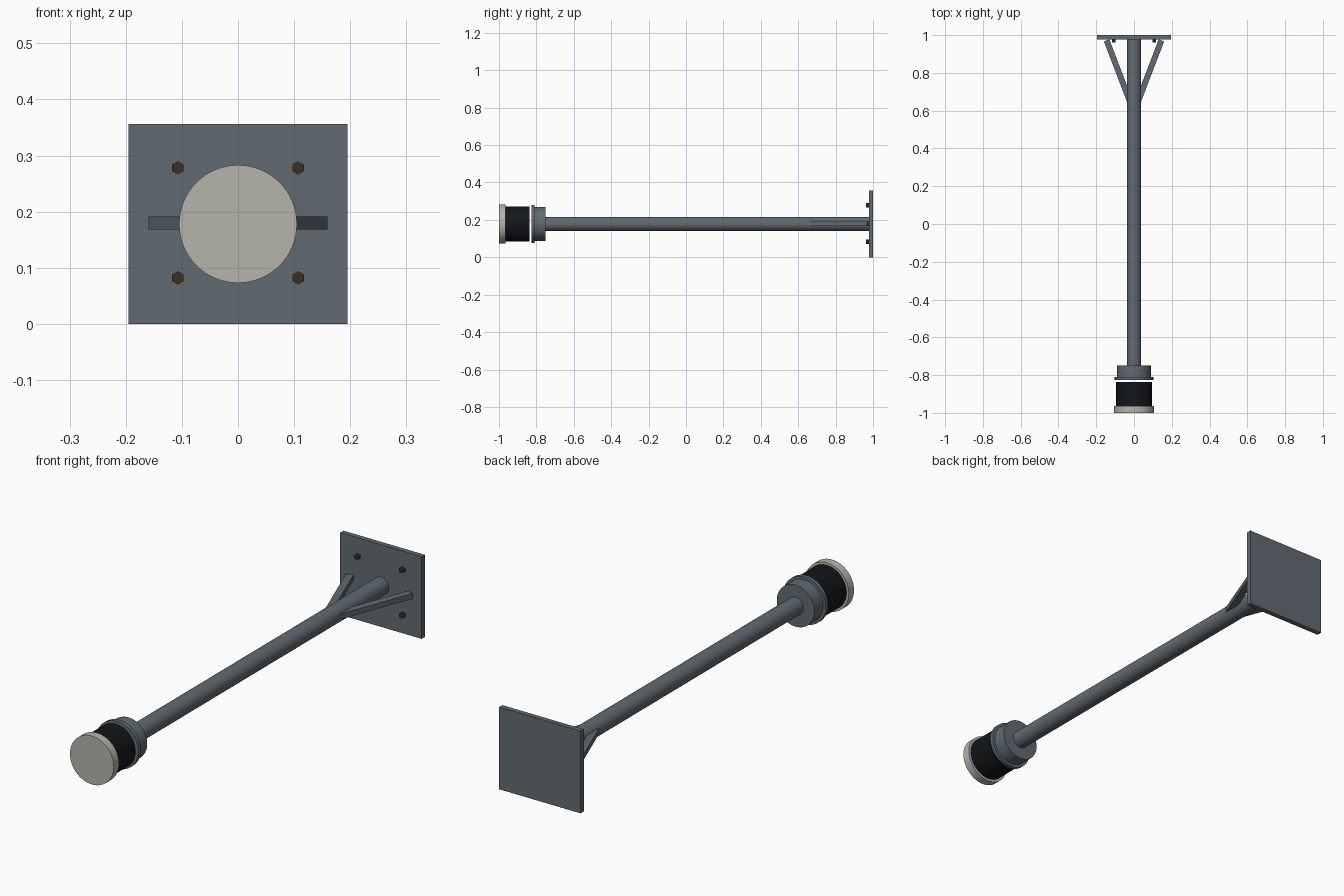
import bpy
from math import atan2, hypot, pi, radians

cube = bpy.data.objects.get("Cube")
if cube:
    bpy.data.objects.remove(cube, do_unlink=True)

AXIS_Z = 0.178


def material(name, rgb, roughness=0.6):
    mat = bpy.data.materials.new(name)
    mat.use_nodes = True
    mat.diffuse_color = (*rgb, 1)
    shader = mat.node_tree.nodes["Principled BSDF"]
    shader.inputs["Base Color"].default_value = (*rgb, 1)
    shader.inputs["Roughness"].default_value = roughness
    return mat


steel = material("painted_steel", (0.12, 0.145, 0.165))
rubber = material("black_rubber", (0.006, 0.008, 0.009))
ivory = material("ivory_face", (0.46, 0.46, 0.41))
bronze = material("dark_bronze", (0.045, 0.03, 0.018))


def rod(name, radius, y0, y1, mat, x=0, z=AXIS_Z, sides=64):
    """Cylinder lying along y between y0 and y1."""
    bpy.ops.mesh.primitive_cylinder_add(
        vertices=sides, radius=radius, depth=y1 - y0,
        location=(x, (y0 + y1) / 2, z), rotation=(pi / 2, 0, 0))
    obj = bpy.context.object
    obj.name = name
    obj.data.materials.append(mat)
    if sides > 6:
        bpy.ops.object.shade_smooth_by_angle(angle=radians(30))
    return obj


def box(name, size, location, mat, turn=0):
    bpy.ops.mesh.primitive_cube_add(size=1, location=location, rotation=(0, 0, turn))
    obj = bpy.context.object
    obj.name = name
    obj.scale = size
    bpy.ops.object.transform_apply(location=False, rotation=False, scale=True)
    obj.data.materials.append(mat)
    return obj


# Wall plate and main pipe
box("wall_plate", (0.39, 0.022, 0.356), (0, 0.989, AXIS_Z), steel)
rod("main_pipe", 0.038, -0.76, 0.98, steel)

# Head: hub, flange, separate drum and front disc
rod("rear_hub", 0.09, -0.812, -0.75, steel)
rod("hub_flange", 0.102, -0.827, -0.81, steel)
rod("drum", 0.094, -0.966, -0.837, rubber)
rod("front_disc", 0.105, -1.0, -0.964, ivory)

# Diagonal braces from plate to pipe
outer, inner = (0.145, 0.972), (0.021, 0.648)
dx, dy = outer[0] - inner[0], outer[1] - inner[1]
for side, label in ((1, "left"), (-1, "right")):
    box(f"{label}_brace", (0.031, hypot(dx, dy), 0.023),
        (side * (outer[0] + inner[0]) / 2, (outer[1] + inner[1]) / 2, AXIS_Z + 0.002),
        steel, -side * atan2(dx, dy))

    # Hex bolts on the plate
    for height, level in ((1, "upper"), (-1, "lower")):
        rod(f"{level}_{label}_bolt", 0.0118, 0.962, 0.98, bronze,
            side * 0.107, AXIS_Z + 0.002 + height * 0.098, 6)
